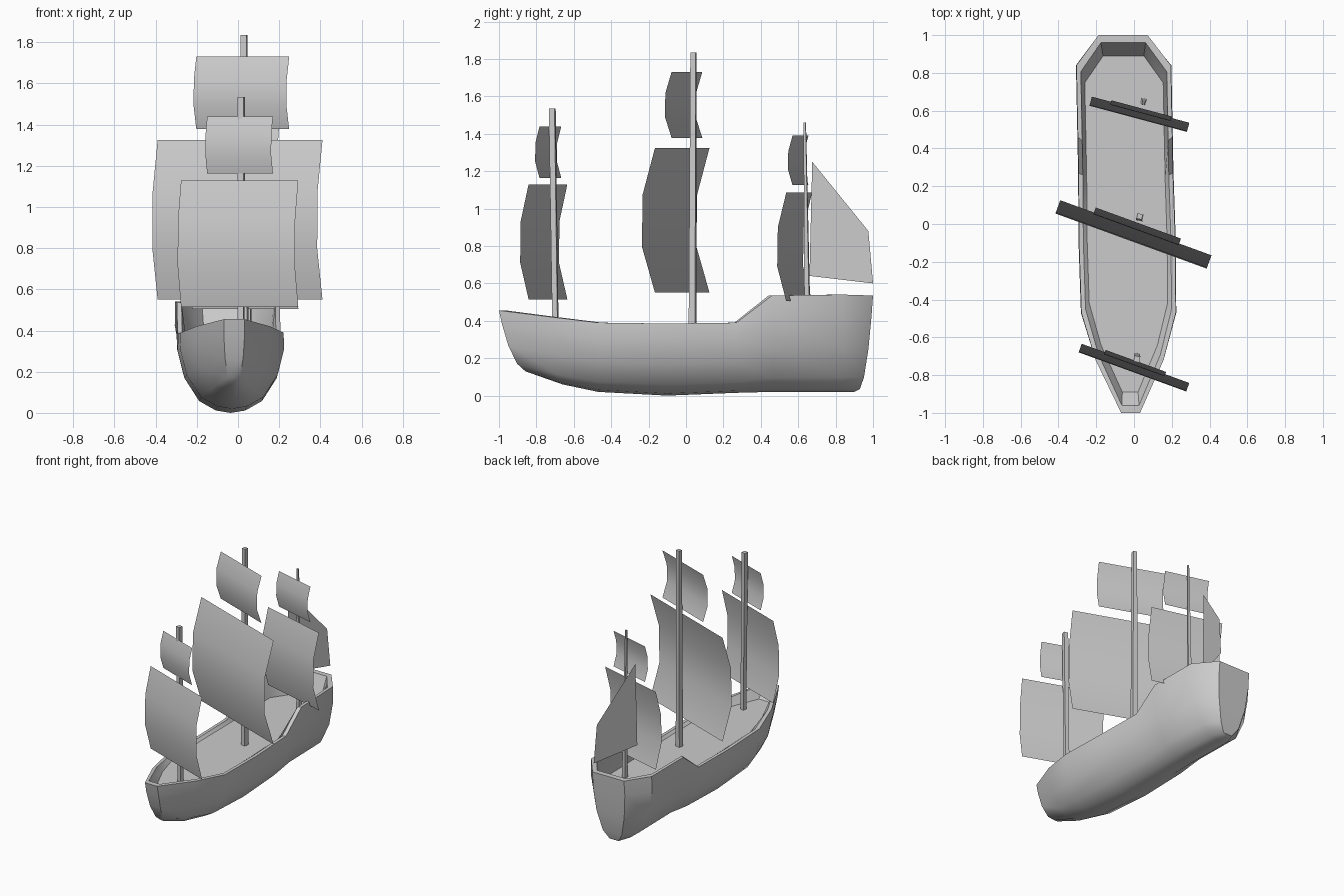
import bpy, bmesh, math
from mathutils import Vector

if "Cube" in bpy.data.objects:
    bpy.data.objects.remove(bpy.data.objects["Cube"])


def make(name, verts, faces, angle=None):
    mesh = bpy.data.meshes.new(name)
    mesh.from_pydata(verts, [], faces)
    ob = bpy.data.objects.new(name, mesh)
    bpy.context.collection.objects.link(ob)
    bm = bmesh.new()
    bm.from_mesh(mesh)
    bmesh.ops.recalc_face_normals(bm, faces=bm.faces)
    bm.to_mesh(mesh)
    bm.free()
    if angle:
        bpy.ops.object.select_all(action='DESELECT')
        ob.select_set(True)
        bpy.context.view_layer.objects.active = ob
        bpy.ops.object.shade_smooth_by_angle(angle=math.radians(angle))
    return ob


# Hull: stations of (y at rail, y at keel, half width, rail z, keel z)
STATIONS = [
    (-1.00, -0.80, 0.05, 0.455, 0.12),
    (-0.72, -0.66, 0.18, 0.42, 0.06),
    (-0.47, -0.47, 0.25, 0.39, 0.02),
    (-0.10, -0.10, 0.255, 0.385, 0.00),
    (0.27, 0.27, 0.25, 0.39, 0.015),
    (0.46, 0.46, 0.25, 0.535, 0.02),
    (0.84, 0.84, 0.25, 0.54, 0.02),
    (1.00, 0.90, 0.13, 0.535, 0.02),
]
# Cross-section as (width fraction, height fraction), rail to keel
SECTION = [(1, 1), (1.01, 0.78), (0.88, 0.44), (0.6, 0.15), (0.28, 0.03), (0, 0)]
DECK_Z = 0.37


def centre(y):
    return -0.038 - 0.02 * y


verts, faces = [], []
for yt, yk, w, zt, zk in STATIONS:
    # deck edge, inner rail edge, then the outer skin
    half = [(0.83 * w, yt * 0.89, DECK_Z), (0.91 * w, yt * 0.96, zt)]
    half += [(fw * w, yk + (yt - yk) * fh ** 0.35, zk + (zt - zk) * fh) for fw, fh in SECTION]
    loop = half + [(-x, y, z) for x, y, z in reversed(half[:-1])]
    verts += [(x + centre(y), y, z) for x, y, z in loop]
n = 2 * len(SECTION) + 3
for s in range(len(STATIONS) - 1):
    for i in range(n):
        j = (i + 1) % n
        faces.append((s * n + i, s * n + j, (s + 1) * n + j, (s + 1) * n + i))
# Bow and stern panels, rail ends and inner end walls
for start in (0, (len(STATIONS) - 1) * n):
    for i in range(n // 2):
        f = [i, i + 1, n - 2 - i, n - 1 - i]
        faces.append([start + k for k in dict.fromkeys(f)])
make("hull", verts, faces, 38)


# Masts: four-sided poles, slightly raked
def mast(name, x, y_base, y_top, z_top, r_base, r_top):
    v = []
    for y, z, r in ((y_base, DECK_Z - 0.01, r_base), (y_top, z_top, r_top)):
        for k in range(4):
            a = math.radians(33 + 90 * k)
            v.append((x + r * math.cos(a), y + r * math.sin(a), z))
    f = [(k, (k + 1) % 4, 4 + (k + 1) % 4, 4 + k) for k in range(4)]
    make(name, v, f + [(3, 2, 1, 0), (4, 5, 6, 7)])


mast("main_mast", 0.03, 0.035, 0.04, 1.835, 0.025, 0.02)
mast("fore_mast", 0.015, -0.698, -0.715, 1.535, 0.02, 0.022)
mast("rear_mast", 0.05, 0.65, 0.635, 1.46, 0.02, 0.008)


# Square sails: straight across, bulging forward, yawed
PROFILE = [(0, 0), (0.32, 0.93), (0.68, 1), (1, 0)]


def sail(name, x, y, half, z_top, z_bot, bulge, yaw):
    a = math.radians(yaw)
    side = Vector((math.cos(a), -math.sin(a), 0))
    fwd = Vector((-math.sin(a), -math.cos(a), 0))
    v = []
    for t, b in PROFILE:
        p = Vector((x, y, z_top + (z_bot - z_top) * t)) + fwd * bulge * b
        v += [p - side * half, p + side * half]
    f = [(2 * k, 2 * k + 1, 2 * k + 3, 2 * k + 2) for k in range(len(PROFILE) - 1)]
    make(name, v, f, 60)


sail("main_lower_sail", 0.01, -0.02, 0.426, 1.325, 0.55, 0.075, 20)
sail("main_top_sail", 0.023, 0.005, 0.24, 1.73, 1.378, 0.038, 20)
sail("fore_lower_sail", 0.008, -0.738, 0.303, 1.13, 0.515, 0.048, 20)
sail("fore_top_sail", 0.01, -0.725, 0.17, 1.44, 1.163, 0.025, 20)
sail("rear_lower_sail", 0.035, 0.605, 0.267, 1.085, 0.505, 0.05, 15)
sail("rear_top_sail", 0.04, 0.612, 0.165, 1.39, 1.125, 0.025, 15)

# Stern sail: flat fore-and-aft sheet behind the rear mast
OUTLINE = [(0.66, 0.64), (0.675, 1.25), (0.975, 0.88), (1.0, 0.60)]
make("stern_sail", [(-0.06 + 0.36 * (y - 0.66), y, z) for y, z in OUTLINE], [(0, 1, 2, 3)])
